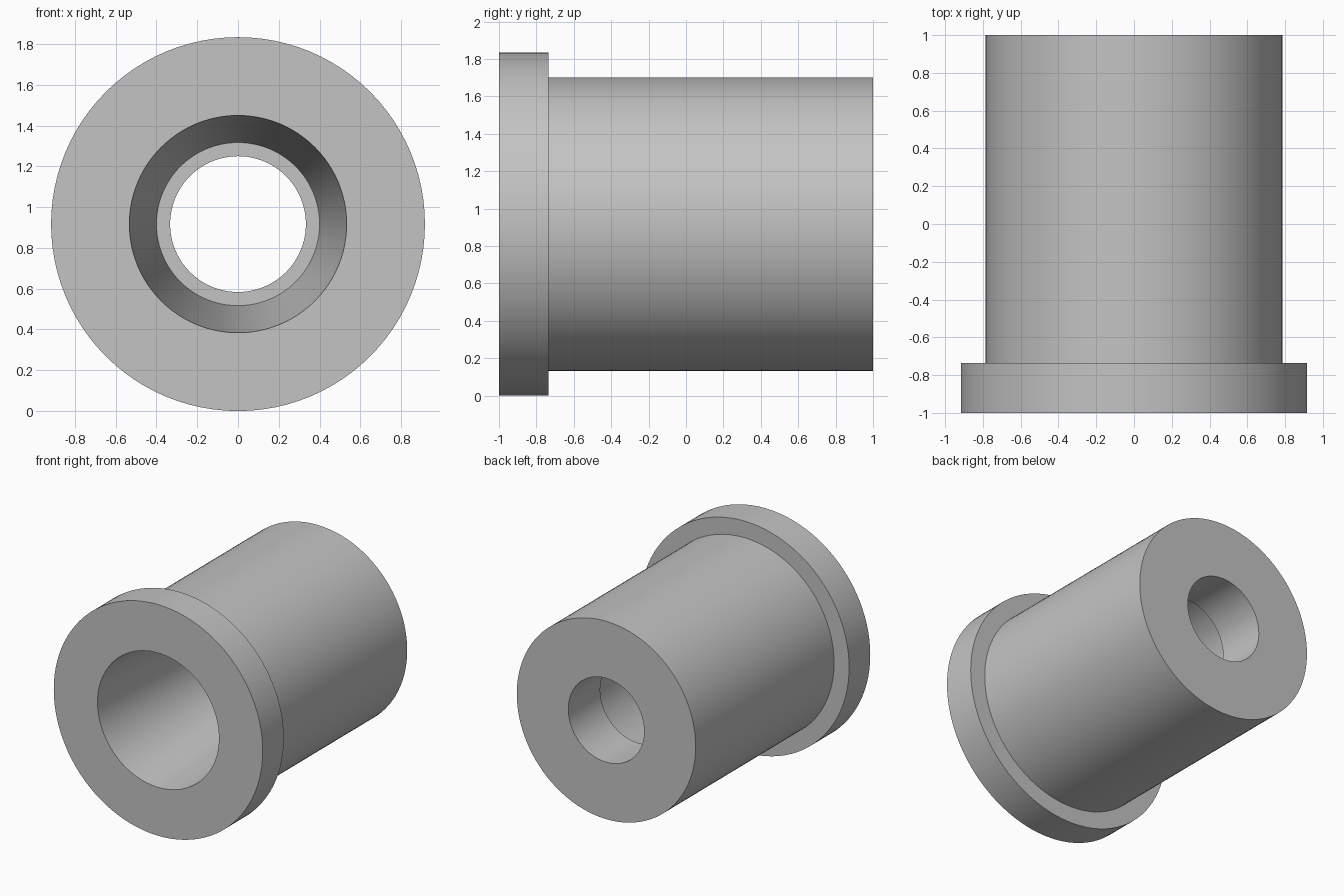
import bpy
import bmesh
from math import cos, sin, tau, radians

cube = bpy.data.objects.get("Cube")
if cube:
    bpy.data.objects.remove(cube, do_unlink=True)

SEGMENTS = 96
FLANGE_RADIUS = 0.917

# Closed section of the bushing: (radius, y)
profile = [
    (0.533, -1.0),            # mouth of the tapered bore
    (FLANGE_RADIUS, -1.0),    # flange front
    (FLANGE_RADIUS, -0.735),  # flange back
    (0.785, -0.735),          # shoulder
    (0.785, 1.0),             # barrel end
    (0.333, 1.0),             # rear hole
    (0.333, 0.6),             # inner ledge
    (0.40, 0.6),              # end of the taper
]

# Matte grey metal
grey = bpy.data.materials.new("grey_metal")
grey.use_nodes = True
colour = (0.55, 0.55, 0.55, 1.0)
grey.diffuse_color = colour
grey.node_tree.nodes["Principled BSDF"].inputs["Base Color"].default_value = colour


def revolve(name, section, material):
    """Revolve a closed section around the lengthwise axis."""
    bm = bmesh.new()
    rings = []
    for i in range(SEGMENTS):
        a = tau * i / SEGMENTS
        rings.append([bm.verts.new((r * cos(a), y, r * sin(a))) for r, y in section])
    for i, ring in enumerate(rings):
        following = rings[(i + 1) % SEGMENTS]
        for j in range(len(section)):
            k = (j + 1) % len(section)
            bm.faces.new((ring[j], ring[k], following[k], following[j]))
    bmesh.ops.recalc_face_normals(bm, faces=bm.faces)
    mesh = bpy.data.meshes.new(name)
    bm.to_mesh(mesh)
    bm.free()
    mesh.materials.append(material)
    obj = bpy.data.objects.new(name, mesh)
    bpy.context.collection.objects.link(obj)
    return obj


# Flanged bushing, resting on the rim of its flange
bushing = revolve("flanged_bushing", profile, grey)
bushing.location.z = FLANGE_RADIUS

bpy.ops.object.select_all(action="DESELECT")
bushing.select_set(True)
bpy.context.view_layer.objects.active = bushing
bpy.ops.object.shade_smooth_by_angle(angle=radians(30))
